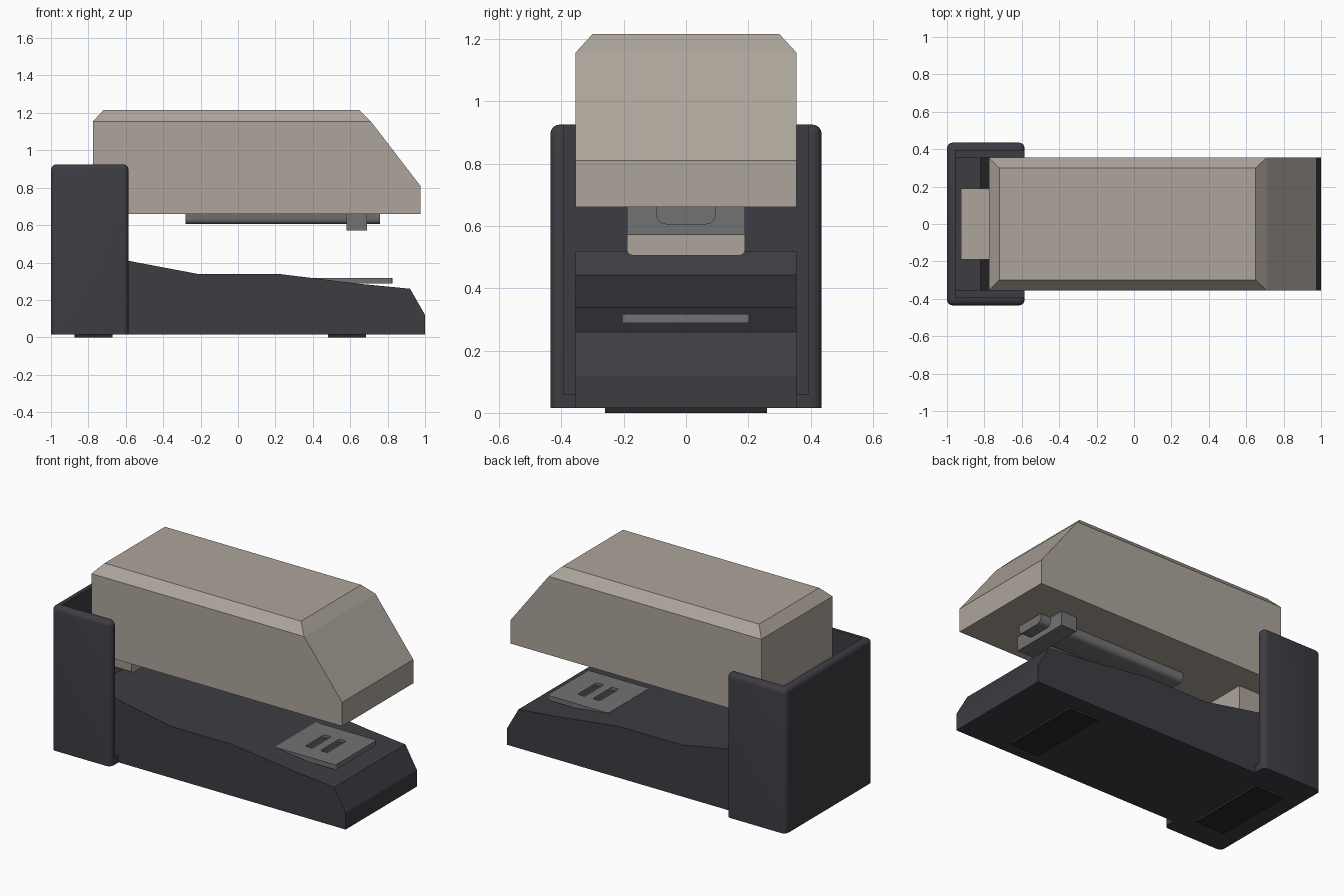
import bpy, bmesh, math
from mathutils import Vector

if "Cube" in bpy.data.objects:
    bpy.data.objects.remove(bpy.data.objects["Cube"])


def material(name, rgb):
    m = bpy.data.materials.new(name)
    m.diffuse_color = (*rgb, 1)
    m.use_nodes = True
    m.node_tree.nodes["Principled BSDF"].inputs["Base Color"].default_value = m.diffuse_color
    return m


BEIGE = material("warm_beige", (0.42, 0.375, 0.33))
DARK = material("charcoal", (0.047, 0.045, 0.055))
GREY = material("steel_grey", (0.17, 0.17, 0.17))
BLACK = material("rubber_black", (0.02, 0.02, 0.022))


def finish(bm, name, mat):
    bmesh.ops.recalc_face_normals(bm, faces=bm.faces)
    me = bpy.data.meshes.new(name)
    bm.to_mesh(me)
    bm.free()
    me.materials.append(mat)
    ob = bpy.data.objects.new(name, me)
    bpy.context.collection.objects.link(ob)
    return ob


def smooth(ob):
    bpy.ops.object.select_all(action='DESELECT')
    ob.select_set(True)
    bpy.context.view_layer.objects.active = ob
    bpy.ops.object.shade_smooth_by_angle(angle=math.radians(35))


def box(name, x, y, z, mat, radius=0, pick=lambda a, b: True):
    """Box from ranges; edges accepted by pick(end, end) are rounded."""
    bm = bmesh.new()
    bmesh.ops.create_cube(bm, size=1)
    for v in bm.verts:
        v.co = Vector([r[0] if c < 0 else r[1] for c, r in zip(v.co, (x, y, z))])
    if radius:
        edges = [e for e in bm.edges if pick(e.verts[0].co, e.verts[1].co)]
        bmesh.ops.bevel(bm, geom=edges, offset=radius, segments=4, profile=0.5, affect='EDGES')
    ob = finish(bm, name, mat)
    if radius:
        smooth(ob)
    return ob


def extrude_profile(name, pts, half, mat):
    """Extrude an xz profile across y from -half to half."""
    bm = bmesh.new()
    face = bm.faces.new([bm.verts.new((x, -half, z)) for x, z in pts])
    new = bmesh.ops.extrude_face_region(bm, geom=[face])["geom"]
    bmesh.ops.translate(bm, vec=(0, 2 * half, 0),
                        verts=[g for g in new if isinstance(g, bmesh.types.BMVert)])
    return finish(bm, name, mat)


def cut(ob, cutter):
    mod = ob.modifiers.new("cut", 'BOOLEAN')
    mod.object = cutter
    mod.operation = 'DIFFERENCE'
    mod.solver = 'EXACT'
    bpy.ops.object.select_all(action='DESELECT')
    ob.select_set(True)
    bpy.context.view_layer.objects.active = ob
    bpy.ops.object.modifier_apply(modifier=mod.name)
    bpy.data.objects.remove(cutter)
    smooth(ob)


# Base with sloping top
extrude_profile("base", [
    (-0.96, 0.015), (1.0, 0.015), (1.0, 0.12), (0.92, 0.26), (0.66, 0.285),
    (0.21, 0.34), (-0.22, 0.34), (-0.59, 0.41), (-0.76, 0.443), (-0.82, 0.52),
    (-0.96, 0.52)], 0.355, DARK)

# Rear bracket: rounded box hollowed from the top and front
bracket = box("rear_bracket", (-1, -0.585), (-0.435, 0.435), (0.015, 0.925), DARK, 0.03,
              lambda a, b: not (a.z < 0.1 and b.z < 0.1))
cut(bracket, box("bracket_cutter", (-0.955, -0.4), (-0.392, 0.392), (0.06, 1.2), DARK))

# Upper body: side profile, with the roof rim sloped inwards
bm = bmesh.new()
rings = []
for s in (-1, 1):
    rings.append([bm.verts.new((x, s * y, z)) for x, y, z in (
        (-0.775, 0.355, 0.66), (0.975, 0.355, 0.66), (0.975, 0.355, 0.81),
        (0.71, 0.355, 1.155), (0.65, 0.3, 1.215), (-0.72, 0.3, 1.215),
        (-0.775, 0.355, 1.155))])
a, b = rings
for r in rings:
    bm.faces.new([r[i] for i in (0, 1, 2, 3, 6)])
    bm.faces.new([r[i] for i in (3, 4, 5, 6)])
for i in range(7):
    j = (i + 1) % 7
    bm.faces.new((a[i], a[j], b[j], b[i]))
finish(bm, "upper_body", BEIGE)

# Hinge arm reaching down into the bracket
box("hinge_arm", (-0.925, -0.61), (-0.19, 0.19), (0.505, 0.75), BEIGE, 0.02,
    lambda p, q: p.z < 0.6 and q.z < 0.6 and p.y == q.y)

# Staple rail and cross block under the body
box("staple_rail", (-0.28, 0.76), (-0.095, 0.095), (0.605, 0.68), GREY, 0.03,
    lambda p, q: p.z < 0.64 and q.z < 0.64 and p.y == q.y)
box("cross_block", (0.58, 0.69), (-0.19, 0.19), (0.57, 0.68), GREY)

# Anvil plate with two slots
plate = box("anvil_plate", (0.4, 0.825), (-0.205, 0.205), (0.288, 0.318), GREY, 0.012,
            lambda p, q: p.z != q.z)
for i, x in enumerate((0.56, 0.665)):
    cut(plate, box("slot_cutter", (x - 0.025, x + 0.025), (-0.095, 0.095), (0.302, 0.4), GREY,
                   0.012, lambda p, q: p.z != q.z))
    box(f"slot_floor_{i}", (x - 0.014, x + 0.014), (-0.08, 0.08), (0.3, 0.306), DARK)

# Feet
for name, x0 in (("rear_foot", -0.875), ("front_foot", 0.48)):
    box(name, (x0, x0 + 0.205), (-0.26, 0.26), (0, 0.02), BLACK)
